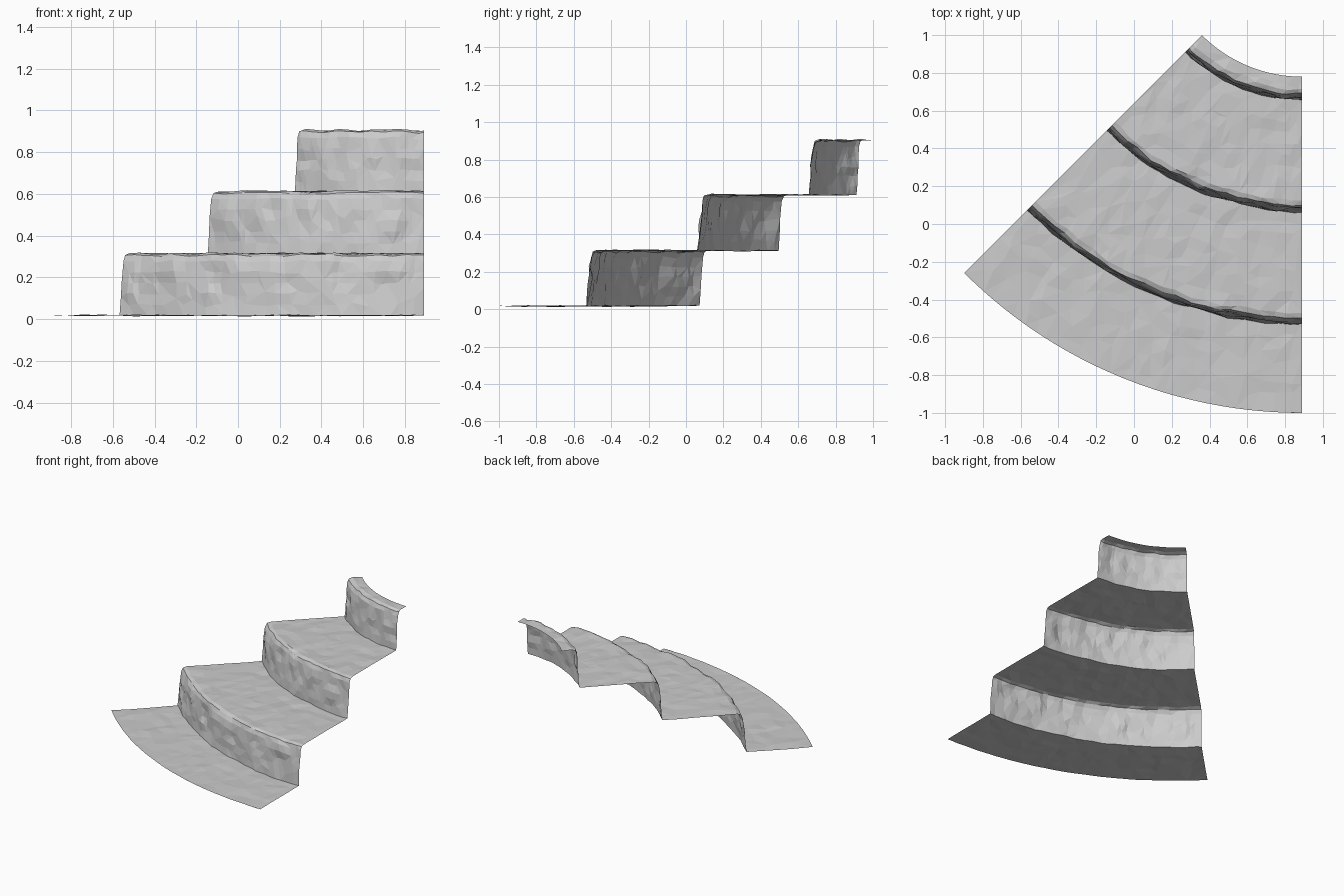
import bpy, bmesh, math
from mathutils import Vector, noise

if "Cube" in bpy.data.objects:
    bpy.data.objects.remove(bpy.data.objects["Cube"])

CX, CY = 0.89, 1.53            # centre of the 45 degree sector
A0, A1 = math.radians(225), math.radians(270)
COLS = 40
LEVELS = [0.017, 0.312, 0.61, 0.903]
BASES = [2.06, 1.465, 0.875]   # radius at the foot of each riser
R_OUT, R_IN = 2.53, 0.75


def lerp_points(a, b, n):
    return [tuple(a[k] + (b[k] - a[k]) * i / n for k in (0, 1)) for i in range(n)]


# Stair profile as (radius, height), from outer rim to inner rim
corners = [((R_OUT, LEVELS[0]), 9)]
for i, r in enumerate(BASES):
    lo, hi = LEVELS[i], LEVELS[i + 1]
    corners += [((r, lo), 5), ((r - 0.022, hi - 0.035), 1),
                ((r - 0.034, hi - 0.006), 1), ((r - 0.06, hi + 0.002), 9 if i < 2 else 2)]
corners.append(((R_IN, LEVELS[3]), 1))
profile = []
for (a, n), (b, _) in zip(corners, corners[1:]):
    profile += lerp_points(a, b, n)
profile.append(corners[-1][0])


def rock(r, z, t, row):
    """Roughen a surface point; side cuts and rims stay clean."""
    p = Vector((r * math.cos(t), r * math.sin(t), z))
    rim = row in (0, len(profile) - 1)
    side = min(t - A0, A1 - t) < 1e-4
    n = noise.noise_vector(p * 11 + Vector((3, 7, 1)))
    big = noise.noise_vector(p * 4)
    dr = 0 if rim else 0.011 * n.x + 0.008 * big.x
    dz = 0.007 * n.z + 0.003 * big.z
    # chipped stone around each tread lip
    for b in BASES:
        if abs(r - (b - 0.035)) < 0.03:
            dr += 0.012 * n.y
            dz += 0.008 * n.x
    if side or rim:
        dz *= 0.4
        dr *= 0.4
    dt = 0 if side or rim else 0.012 * n.y
    return r + dr, z + dz, t + dt


# One open, roughened sheet of treads and risers
bm = bmesh.new()
grid = []
for row, (r, z) in enumerate(profile):
    line = []
    for c in range(COLS + 1):
        rr, zz, t = rock(r, z, A0 + (A1 - A0) * c / COLS, row)
        line.append(bm.verts.new((CX + rr * math.cos(t), CY + rr * math.sin(t), zz)))
    grid.append(line)
for a, b in zip(grid, grid[1:]):
    for c in range(COLS):
        bm.faces.new((a[c], a[c + 1], b[c + 1], b[c]))
bmesh.ops.recalc_face_normals(bm, faces=bm.faces)
if sum(f.normal.z * f.calc_area() for f in bm.faces) < 0:
    bmesh.ops.reverse_faces(bm, faces=bm.faces)
bmesh.ops.triangulate(bm, faces=bm.faces)
mesh = bpy.data.meshes.new("curved_stone_steps")
bm.to_mesh(mesh)
bm.free()
steps = bpy.data.objects.new("curved_stone_steps", mesh)
bpy.context.collection.objects.link(steps)

# Irregular low-poly facets
facets = steps.modifiers.new("facets", "DECIMATE")
facets.ratio = 0.4
